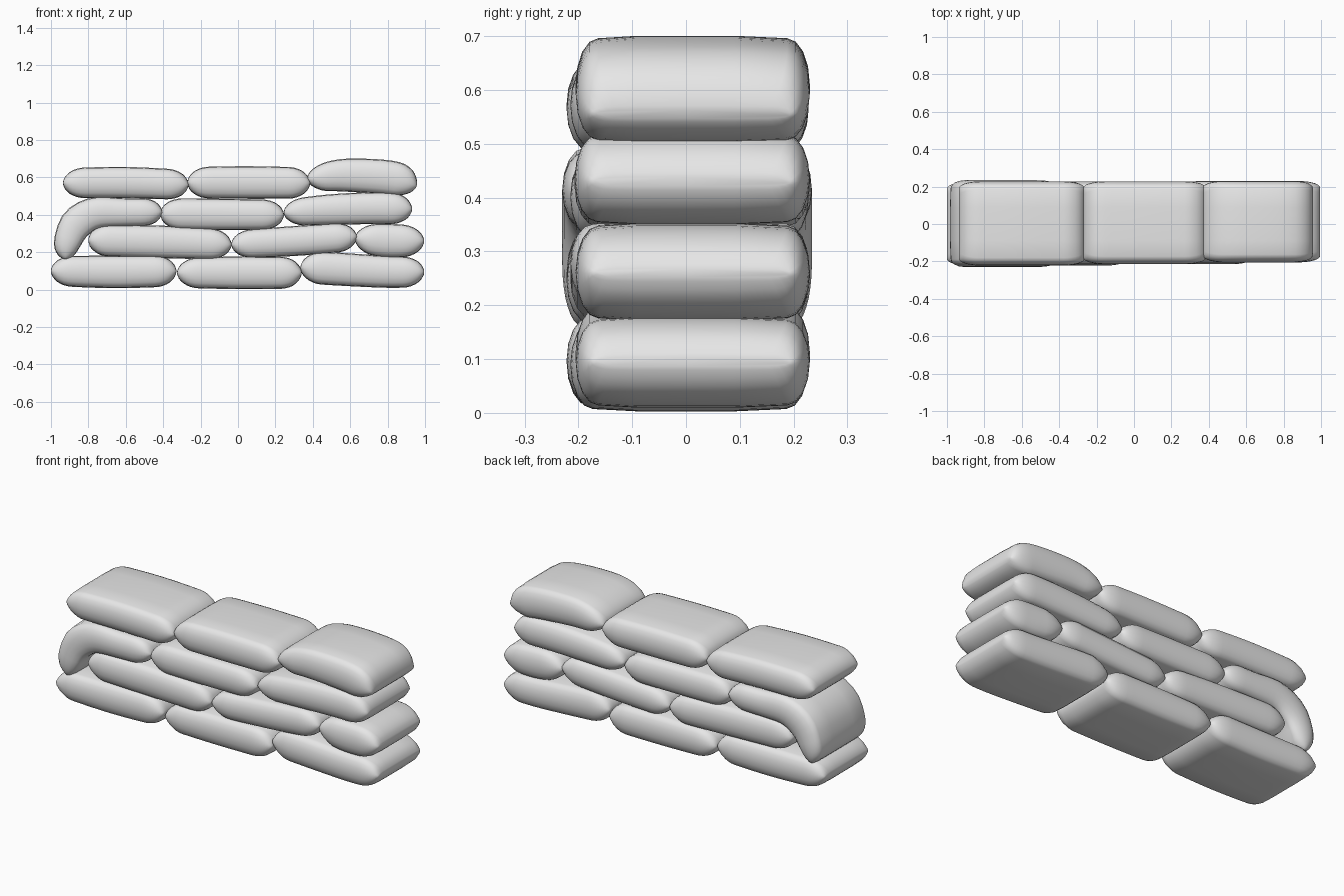
import bpy, math
from mathutils import Vector

if "Cube" in bpy.data.objects:
    bpy.data.objects.remove(bpy.data.objects["Cube"])

# One cloth colour for every bag
cloth = bpy.data.materials.new("plain grey cloth")
cloth.diffuse_color = (0.8, 0.8, 0.8, 1)
cloth.use_nodes = True
cloth.node_tree.nodes["Principled BSDF"].inputs["Base Color"].default_value = cloth.diffuse_color

END = 0.115      # length of the rounded bag ends
EDGE = 0.042     # depth of the rounded front and back edges


def catmull(p, t):
    """Smooth curve through points (x, z, half height), t in 0..1."""
    q = [2 * p[0] - p[1]] + p + [2 * p[-1] - p[-2]]
    k = min(int(t * (len(p) - 1)), len(p) - 2)
    u = t * (len(p) - 1) - k
    a, b, c, d = q[k:k + 4]
    return 0.5 * (2 * b + (c - a) * u + (2 * a - 5 * b + 4 * c - d) * u * u
                  + (3 * b - a - 3 * c + d) * u ** 3)


def bag(name, pts, front=-0.215, back=0.228):
    pts = [Vector(p) for p in pts]
    dense = [catmull(pts, i / 300) for i in range(301)]
    dist = [0.0]
    for a, b in zip(dense, dense[1:]):
        dist.append(dist[-1] + math.hypot(b.x - a.x, b.y - a.y))
    total = dist[-1]
    # stations: dense at the round ends, even in the middle
    ends = [END * (1 - math.cos(math.pi / 2 * i / 8)) for i in range(9)]
    mid = [END + (total - 2 * END) * i / 12 for i in range(1, 12)]
    stations = ends + mid + [total - e for e in reversed(ends)]
    verts, faces = [], []
    for s in stations:
        i = min(range(301), key=lambda j: abs(dist[j] - s))
        c = dense[i]
        a, b = dense[max(i - 1, 0)], dense[min(i + 1, 300)]
        tx, tz = b.x - a.x, b.y - a.y
        n = math.hypot(tx, tz)
        tx, tz = tx / n, tz / n
        d = min(s, total - s)
        f = math.sqrt(max(0, 1 - (1 - min(d / END, 1)) ** 2))
        h = c.z * max(f, 0.1)
        inset = 0.035 * (1 - f)
        y0, y1 = front + inset, back - inset
        ring = []
        for k in range(9):                       # rounded back edge
            g = math.pi * (k / 8 - 0.5)
            ring.append((y1 - EDGE + EDGE * math.cos(g), 0.95 * math.sin(g)))
        for y in (0.09, 0, -0.09):               # slightly crowned top
            ring.append((y, 1.0))
        for k in range(9):                       # rounded front edge
            g = math.pi * (0.5 - k / 8)
            ring.append((y0 + EDGE - EDGE * math.cos(g), 0.95 * math.sin(g)))
        for y in (-0.09, 0, 0.09):
            ring.append((y, -1.0))
        verts += [(c.x - tz * h * w, y, c.y + tx * h * w) for y, w in ring]
    m = 24
    for r in range(len(stations) - 1):
        for k in range(m):
            k2 = (k + 1) % m
            faces.append((r * m + k, (r + 1) * m + k, (r + 1) * m + k2, r * m + k2))
    last = (len(stations) - 1) * m
    faces.append(tuple(range(m)))
    faces.append(tuple(last + k for k in reversed(range(m))))
    # paths running right to left turn the ring over
    if pts[0].x < pts[-1].x:
        faces = [tuple(reversed(f)) for f in faces]
    me = bpy.data.meshes.new(name)
    me.from_pydata(verts, [], faces)
    import bmesh
    bm = bmesh.new()
    bm.from_mesh(me)
    bmesh.ops.recalc_face_normals(bm, faces=bm.faces)
    bm.to_mesh(me)
    bm.free()
    me.shade_smooth()
    me.materials.append(cloth)
    ob = bpy.data.objects.new(name, me)
    bpy.context.collection.objects.link(ob)


# Bottom row
bag("bottom_bag_left", [(-1.0, .10, .08), (-.66, .095, .087), (-.33, .10, .083)], -0.222, 0.225)
bag("bottom_bag_middle", [(-.325, .09, .08), (0, .09, .087), (.34, .09, .085)])
bag("bottom_bag_right", [(.335, .12, .083), (.5, .112, .088), (.8, .095, .085), (.995, .095, .08)], -0.205, 0.23)

# Second row
bag("second_bag_left", [(-.80, .265, .085), (-.4, .255, .087), (-.035, .24, .08)], -0.222)
bag("second_bag_middle", [(-.035, .24, .075), (.3, .26, .08), (.635, .285, .078)])
bag("second_bag_right", [(.625, .275, .075), (.8, .262, .09), (.995, .26, .08)], -0.205, 0.23)

# Third row, with a bag sagging over the left end
bag("third_bag_sagging", [(-.405, .415, .075), (-.6, .413, .076), (-.76, .41, .085),
                          (-.86, .355, .088), (-.91, .26, .075), (-.925, .163, .075)], -0.23, 0.234)
bag("third_bag_middle", [(-.415, .405, .083), (-.1, .402, .084), (.245, .40, .08)])
bag("third_bag_right", [(.245, .41, .07), (.5, .428, .082), (.75, .436, .085), (.93, .43, .083)], -0.207, 0.23)

# Top row
bag("top_bag_left", [(-.935, .57, .08), (-.6, .572, .084), (-.265, .56, .08)], -0.222)
bag("top_bag_middle", [(-.27, .572, .083), (.05, .573, .087), (.385, .57, .083)])
bag("top_bag_right", [(.37, .59, .065), (.45, .60, .075), (.58, .612, .088),
                      (.82, .597, .092), (.955, .555, .08)], -0.205, 0.23)
